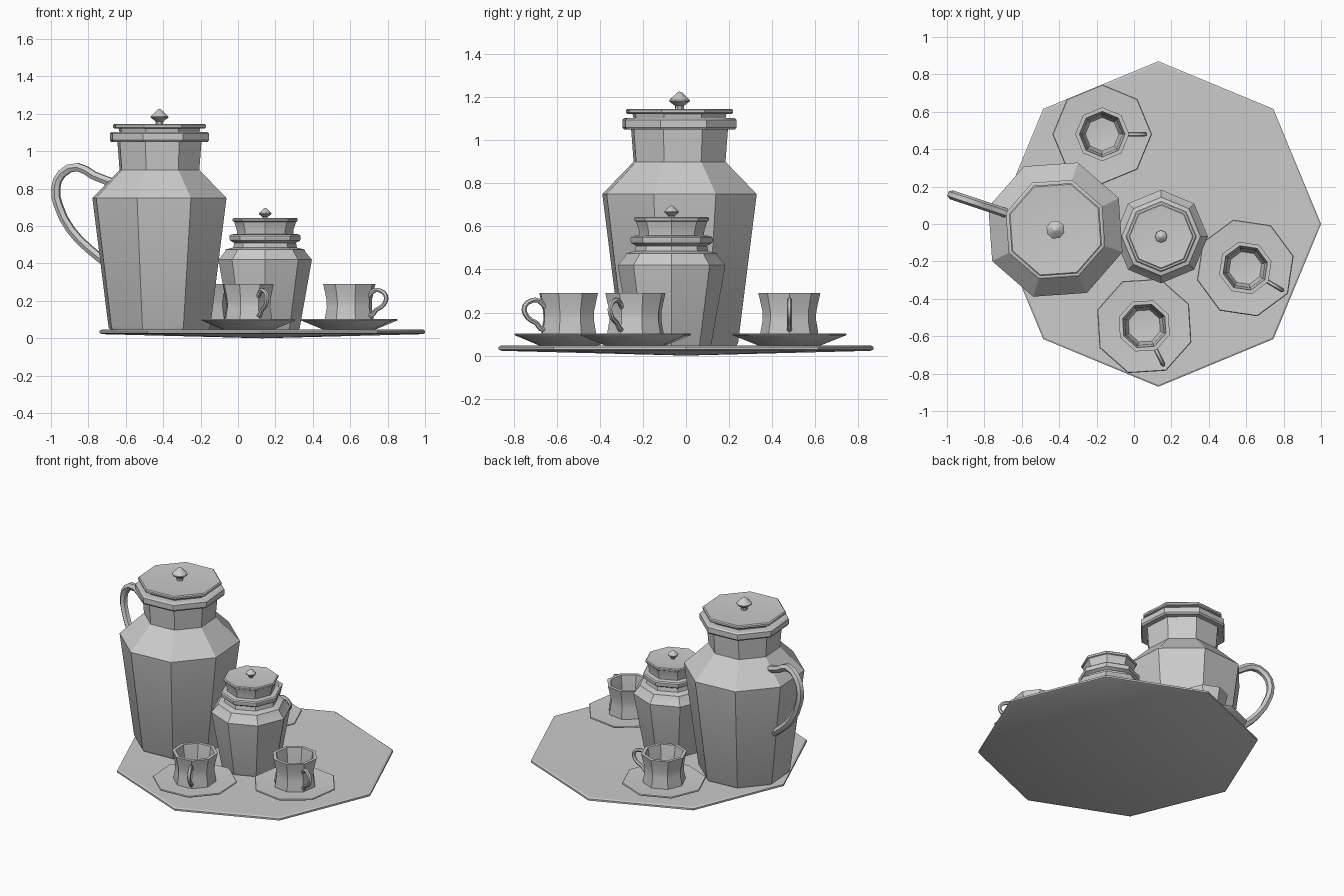
import bpy, bmesh, math
from math import cos, sin, radians
from mathutils import Matrix

if "Cube" in bpy.data.objects:
    bpy.data.objects.remove(bpy.data.objects["Cube"])

china = bpy.data.materials.new("plain_grey")
china.use_nodes = True
GREY = (0.6, 0.6, 0.6, 1)
china.diffuse_color = GREY
china.node_tree.nodes["Principled BSDF"].inputs["Base Color"].default_value = GREY
SIDES = 8


def finish(obj):
    """Give an object its colour and smooth shading with sharp corners."""
    obj.data.materials.clear()
    obj.data.materials.append(china)
    bpy.ops.object.select_all(action='DESELECT')
    obj.select_set(True)
    bpy.context.view_layer.objects.active = obj
    bpy.ops.object.shade_smooth_by_angle(angle=radians(32))


def lathe(name, profile, spot, turn=0):
    """Revolve (radius, height) points into an eight-sided closed form."""
    bm = bmesh.new()
    rings = []
    for r, z in profile:
        if r == 0:
            rings.append([bm.verts.new((0, 0, z))] * SIDES)
        else:
            angles = [math.tau * i / SIDES for i in range(SIDES)]
            rings.append([bm.verts.new((r * cos(a), r * sin(a), z)) for a in angles])
    for low, high in zip(rings, rings[1:]):
        for i in range(SIDES):
            j = (i + 1) % SIDES
            corners = list(dict.fromkeys((low[i], low[j], high[j], high[i])))
            bm.faces.new(corners)
    bmesh.ops.recalc_face_normals(bm, faces=bm.faces)
    bm.transform(Matrix.Translation((*spot, 0)) @ Matrix.Rotation(radians(turn), 4, 'Z'))
    mesh = bpy.data.meshes.new(name)
    bm.to_mesh(mesh)
    bm.free()
    obj = bpy.data.objects.new(name, mesh)
    bpy.context.collection.objects.link(obj)
    finish(obj)


def handle(name, path, thickness, spot, turn):
    """Bend a round tube through (distance, height) points in one direction."""
    curve = bpy.data.curves.new(name, 'CURVE')
    curve.dimensions = '3D'
    curve.bevel_depth = thickness
    curve.bevel_resolution = 1
    curve.resolution_u = 2
    curve.use_fill_caps = True
    spline = curve.splines.new('BEZIER')
    spline.bezier_points.add(len(path) - 1)
    a = radians(turn)
    for point, (d, z) in zip(spline.bezier_points, path):
        point.co = (spot[0] + d * cos(a), spot[1] + d * sin(a), z)
        point.handle_left_type = point.handle_right_type = 'AUTO'
    obj = bpy.data.objects.new(name, curve)
    bpy.context.collection.objects.link(obj)
    bpy.ops.object.select_all(action='DESELECT')
    obj.select_set(True)
    bpy.context.view_layer.objects.active = obj
    bpy.ops.object.convert(target='MESH')
    finish(bpy.context.view_layer.objects.active)


# Tray
lathe("tray", [(0, 0), (.855, .022), (.87, .028), (.87, .04), (.86, .046), (0, .036)], (.13, 0))

# Large jug with lid, knob and handle
JUG, JUG_TURN = (-.42, -.03), 26.5
lathe("jug_body", [(0, .04), (.275, .04), (.287, .06), (.378, .75), (.225, .90),
                   (.237, 1.05), (.272, 1.05), (.28, 1.06), (.28, 1.095), (.27, 1.102),
                   (.225, 1.104), (0, 1.104)], JUG, JUG_TURN)
lathe("jug_lid", [(0, 1.10), (.225, 1.10), (.23, 1.122), (.255, 1.122), (.262, 1.128),
                  (.262, 1.14), (.255, 1.146), (.15, 1.138), (0, 1.142)], JUG, JUG_TURN)
lathe("jug_knob", [(0, 1.135), (.02, 1.135), (.022, 1.16), (.05, 1.18), (.05, 1.186),
                   (.012, 1.222), (0, 1.226)], JUG, JUG_TURN)
handle("jug_handle", [(.26, .83), (.37, .87), (.46, .915), (.55, .88), (.585, .80),
                      (.57, .71), (.50, .58), (.40, .48), (.28, .39)],
       .025, JUG, JUG_TURN + 135)

# Sugar pot with lid and knob
POT = (.145, -.067)
lathe("pot_body", [(0, .04), (.178, .04), (.185, .055), (.25, .42), (.217, .46), (.21, .475),
                   (.17, .485), (.165, .51), (.187, .522), (.19, .53), (.19, .548),
                   (.183, .555), (.155, .558), (0, .558)], POT)
lathe("pot_lid", [(0, .55), (.15, .55), (.152, .58), (.165, .622), (.172, .626),
                  (.174, .63), (.174, .638), (.168, .643), (.10, .636), (0, .64)], POT)
lathe("pot_knob", [(0, .635), (.013, .635), (.014, .648), (.033, .664), (.033, .669),
                   (.008, .694), (0, .697)], POT)

# Three cups on saucers, each turned its own way
places = {"back": ((-.17, .48), 0), "left": ((.595, -.235), -31), "front": ((.055, -.545), -64)}
for label, (spot, turn) in places.items():
    lathe(label + "_saucer", [(0, .045), (.14, .045), (.263, .094), (.266, .098),
                              (.262, .103), (.15, .096), (0, .096)], spot, turn)
    lathe(label + "_cup", [(0, .09), (.134, .09), (.134, .11), (.124, .165), (.125, .205),
                           (.137, .26), (.144, .29), (.122, .29), (.108, .205),
                           (.106, .165), (.09, .13), (0, .12)], spot, turn)
    handle(label + "_cup_handle", [(.12, .225), (.155, .255), (.19, .255), (.227, .23),
                                   (.225, .195), (.195, .165), (.165, .15), (.145, .125),
                                   (.12, .12)], .012, spot, turn)
